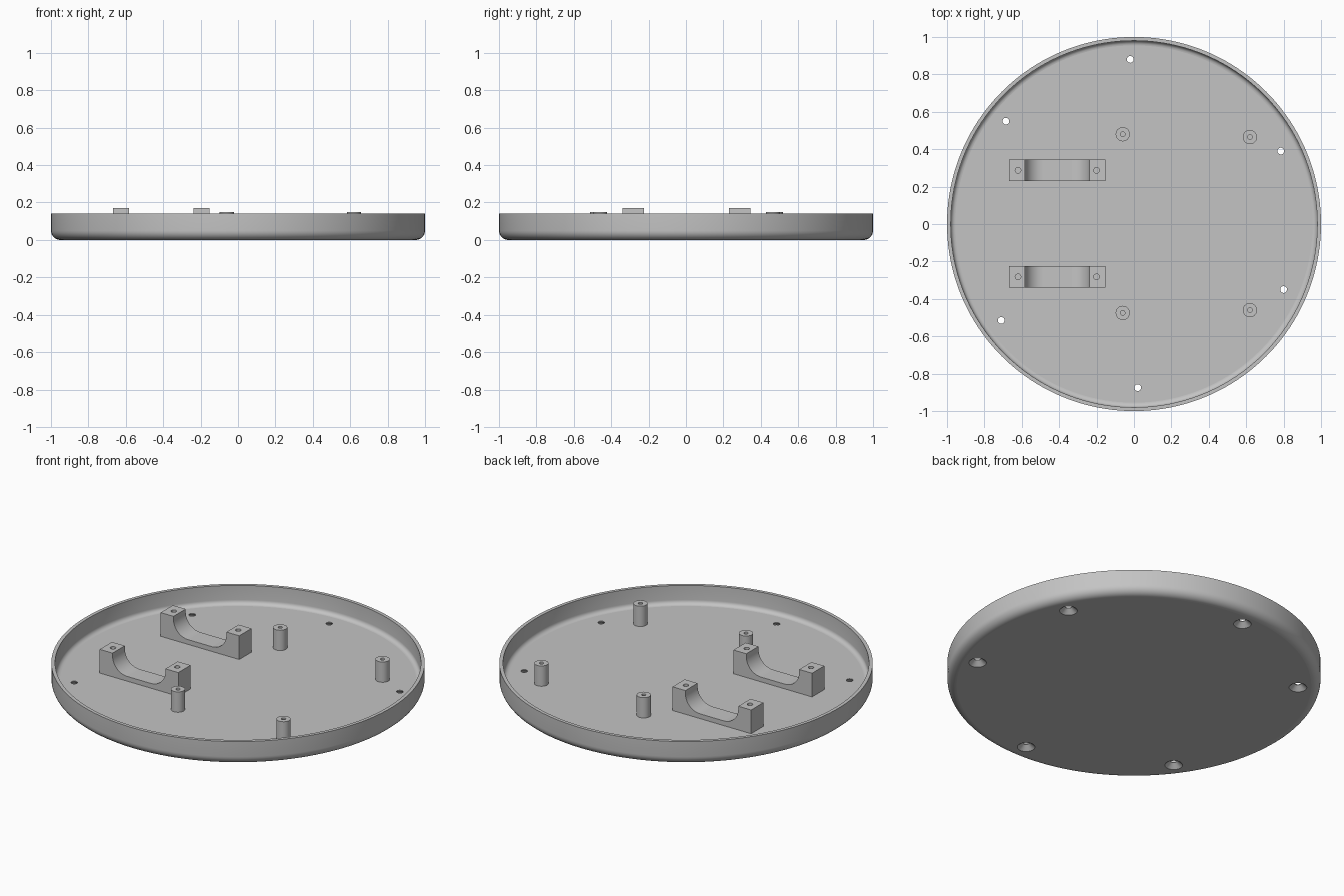
import bpy, bmesh
from math import cos, sin, pi, radians

cube = bpy.data.objects.get("Cube")
if cube:
    bpy.data.objects.remove(cube, do_unlink=True)

grey = bpy.data.materials.new("plain grey")
grey.use_nodes = True
grey.diffuse_color = (0.55, 0.55, 0.55, 1)
grey.node_tree.nodes["Principled BSDF"].inputs["Base Color"].default_value = grey.diffuse_color

FLOOR, RIM = 0.03, 0.14


def finish(name, bm, location=(0, 0, 0)):
    bmesh.ops.recalc_face_normals(bm, faces=bm.faces)
    mesh = bpy.data.meshes.new(name)
    bm.to_mesh(mesh)
    bm.free()
    mesh.materials.append(grey)
    obj = bpy.data.objects.new(name, mesh)
    obj.location = location
    bpy.context.collection.objects.link(obj)
    return obj


def activate(obj):
    bpy.ops.object.select_all(action='DESELECT')
    obj.select_set(True)
    bpy.context.view_layer.objects.active = obj


def arc(cx, cy, r, start, end, steps=6):
    angles = [radians(start + (end - start) * i / steps) for i in range(steps + 1)]
    return [(cx + r * cos(a), cy + r * sin(a)) for a in angles]


def lathe(name, profile, sides, location=(0, 0, 0)):
    """Revolve (radius, z) points and cap both ends."""
    bm = bmesh.new()
    rings = [[bm.verts.new((r * cos(2 * pi * i / sides), r * sin(2 * pi * i / sides), z))
              for i in range(sides)] for r, z in profile]
    for low, high in zip(rings, rings[1:]):
        for i in range(sides):
            j = (i + 1) % sides
            bm.faces.new((low[i], low[j], high[j], high[i]))
    bm.faces.new(rings[0])
    bm.faces.new(rings[-1])
    return finish(name, bm, location)


def cut(obj, cutters):
    activate(obj)
    for cutter in cutters:
        cutter.hide_render = True
        mod = obj.modifiers.new("hole", 'BOOLEAN')
        mod.operation, mod.solver, mod.object = 'DIFFERENCE', 'EXACT', cutter
        bpy.ops.object.modifier_apply(modifier=mod.name)
        bpy.data.objects.remove(cutter, do_unlink=True)


def smooth(obj):
    """Smooth the curved sides, keep level faces flat."""
    activate(obj)
    bpy.ops.object.shade_smooth_by_angle(angle=radians(30))
    for face in obj.data.polygons:
        if abs(face.normal.z) > 0.999:
            face.use_smooth = False


# Shallow round tray with rounded lower edge and countersunk screw holes
tray = lathe("tray", arc(0.95, 0.05, 0.05, -90, 0, 8) + [(1, RIM), (0.98, RIM)]
             + arc(0.955, FLOOR + 0.025, 0.025, 0, -90), 160)
screw_spots = [(-0.02, 0.88), (-0.685, 0.55), (0.785, 0.39),
               (0.80, -0.35), (0.02, -0.875), (-0.71, -0.515)]
cut(tray, [lathe("screw_hole_cutter", [(0.051, -0.003), (0.018, 0.026), (0.018, 0.06)],
                 32, (x, y, 0)) for x, y in screw_spots])
smooth(tray)

# Standoff posts with blind holes
for i, (x, y) in enumerate([(-0.06, 0.48), (0.62, 0.465), (0.62, -0.46), (-0.06, -0.475)]):
    post = lathe(f"post_{i + 1}", [(0.038, 0.02), (0.038, 0.15), (0.012, 0.15), (0.012, 0.06)],
                 32, (x, y, 0))
    smooth(post)

# Cradle brackets: U-shaped profile extruded along y, screw holes in both tops
HALF, GAP, TOP, BED, BEND, DEPTH = 0.257, 0.173, 0.17, 0.058, 0.095, 0.114
left_bend = arc(-GAP + BEND, BED + BEND, BEND, 180, 270, 10)
half_profile = [(-HALF, 0.02), (-HALF, TOP), (-GAP, TOP)] + left_bend
outline = half_profile + [(-x, z) for x, z in reversed(half_profile)]
for name, y in (("back_cradle", 0.287), ("front_cradle", -0.282)):
    bm = bmesh.new()
    face = bm.faces.new([bm.verts.new((x, -DEPTH / 2, z)) for x, z in outline])
    moved = bmesh.ops.extrude_face_region(bm, geom=[face])["geom"]
    bmesh.ops.translate(bm, vec=(0, DEPTH, 0),
                        verts=[v for v in moved if isinstance(v, bmesh.types.BMVert)])
    cradle = finish(name, bm, (-0.41, y, 0))
    bpy.context.view_layer.update()
    cut(cradle, [lathe("cradle_hole_cutter", [(0.015, 0.08), (0.015, 0.2)], 24,
                       (-0.41 + side * 0.21, y, 0)) for side in (-1, 1)])
    smooth(cradle)
    for face in cradle.data.polygons:
        if abs(face.normal.y) > 0.999:
            face.use_smooth = False
